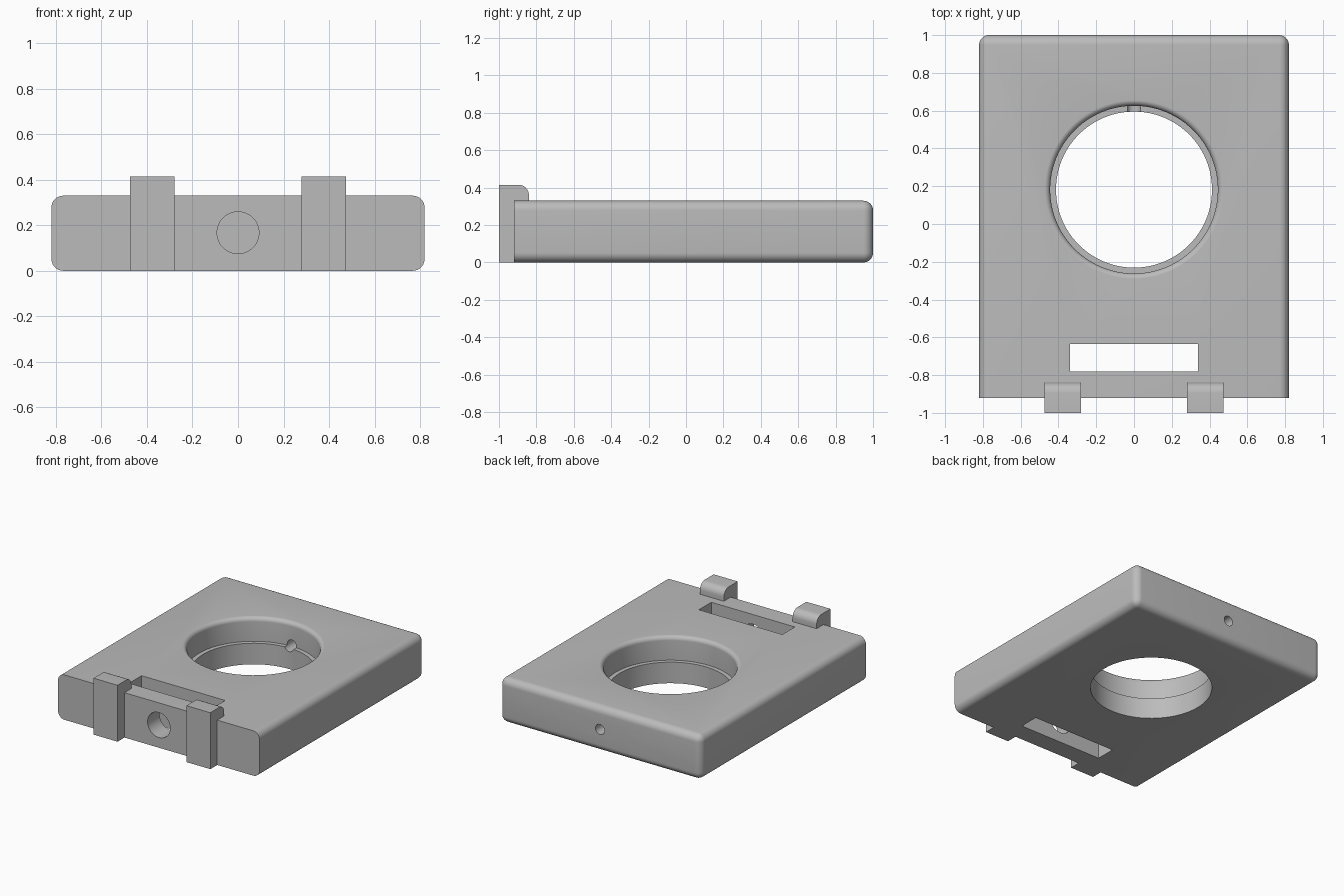
import bpy, bmesh
from math import sin, cos, pi, radians
from mathutils import Matrix

cube = bpy.data.objects.get("Cube")
if cube:
    bpy.data.objects.remove(cube, do_unlink=True)

grey = bpy.data.materials.new("plain grey")
grey.use_nodes = True
colour = (0.5, 0.5, 0.5, 1)
grey.diffuse_color = colour
grey.node_tree.nodes["Principled BSDF"].inputs["Base Color"].default_value = colour

WIDTH, HEIGHT, FRONT, BACK = 1.64, 0.33, -0.92, 1.0


def make_object(name, bm):
    bmesh.ops.recalc_face_normals(bm, faces=bm.faces)
    mesh = bpy.data.meshes.new(name)
    bm.to_mesh(mesh)
    bm.free()
    mesh.materials.append(grey)
    obj = bpy.data.objects.new(name, mesh)
    bpy.context.collection.objects.link(obj)
    return obj


def box(x0, x1, y0, y1, z0, z1):
    bm = bmesh.new()
    place = Matrix.Translation(((x0 + x1) / 2, (y0 + y1) / 2, (z0 + z1) / 2))
    size = Matrix.Diagonal((x1 - x0, y1 - y0, z1 - z0, 1))
    bmesh.ops.create_cube(bm, size=1, matrix=place @ size)
    return bm


def bore(radius, y0, y1, z):
    bm = bmesh.new()
    place = Matrix.Translation((0, (y0 + y1) / 2, z)) @ Matrix.Rotation(pi / 2, 4, 'X')
    bmesh.ops.create_cone(bm, cap_ends=True, segments=48, radius1=radius,
                          radius2=radius, depth=y1 - y0, matrix=place)
    return bm


def stepped_hole(y, steps=96):
    # lathe profile: lower bore, ledge, upper bore, rounded lip
    profile = [(0.413, -0.1), (0.413, 0.155), (0.444, 0.155)]
    lip = 0.031
    for i in range(9):
        a = i / 8 * pi / 2
        profile.append((0.444 + lip * (1 - cos(a)), HEIGHT - lip + lip * sin(a) + 0.0003))
    profile.append((profile[-1][0], 0.5))
    bm = bmesh.new()
    rings = [[bm.verts.new((r * cos(2 * pi * k / steps), y + r * sin(2 * pi * k / steps), z))
              for k in range(steps)] for r, z in profile]
    for low, high in zip(rings, rings[1:]):
        for k in range(steps):
            n = (k + 1) % steps
            bm.faces.new((low[k], low[n], high[n], high[k]))
    bm.faces.new(rings[0])
    bm.faces.new(rings[-1])
    return bm


def smooth(obj):
    bpy.ops.object.select_all(action='DESELECT')
    obj.select_set(True)
    bpy.context.view_layer.objects.active = obj
    bpy.ops.object.shade_smooth_by_angle(angle=radians(30))


# plate: every edge rounded except those around the flat front
bm = box(-WIDTH / 2, WIDTH / 2, FRONT, BACK, 0, HEIGHT)
rounded = [e for e in bm.edges if any(v.co.y > 0 for v in e.verts)]
bmesh.ops.bevel(bm, geom=rounded, offset=0.052, segments=8, profile=0.5, affect='EDGES')
plate = make_object("plate", bm)

# openings: stepped ring hole, slot, front bore, small back bore
cutters = [
    make_object("ring_hole_cutter", stepped_hole(0.182)),
    make_object("slot_cutter", box(-0.34, 0.34, -0.78, -0.635, -0.1, 0.5)),
    make_object("front_bore_cutter", bore(0.092, -1.1, -0.7, 0.167)),
    make_object("back_bore_cutter", bore(0.037, 0.45, 1.1, 0.165)),
]
bpy.context.view_layer.objects.active = plate
for cutter in cutters:
    cutter.hide_render = True
    mod = plate.modifiers.new("cut", 'BOOLEAN')
    mod.operation = 'DIFFERENCE'
    mod.solver = 'EXACT'
    mod.object = cutter
    bpy.ops.object.modifier_apply(modifier=mod.name)
    bpy.data.objects.remove(cutter, do_unlink=True)
smooth(plate)

# hooks: upright bar on the front with a rounded lip over the plate
top, lip_end, r = 0.415, -0.84, 0.055
outline = [(-1, 0), (FRONT, 0), (FRONT, HEIGHT), (lip_end, HEIGHT)]
outline += [(lip_end - r + r * cos(i * pi / 16), top - r + r * sin(i * pi / 16)) for i in range(9)]
outline.append((-1, top))
for name, x in (("right_hook", -0.475), ("left_hook", 0.28)):
    bm = bmesh.new()
    side = bm.faces.new([bm.verts.new((x, y, z)) for y, z in outline])
    swept = bmesh.ops.extrude_face_region(bm, geom=[side])["geom"]
    bmesh.ops.translate(bm, vec=(0.195, 0, 0),
                        verts=[v for v in swept if isinstance(v, bmesh.types.BMVert)])
    smooth(make_object(name, bm))
